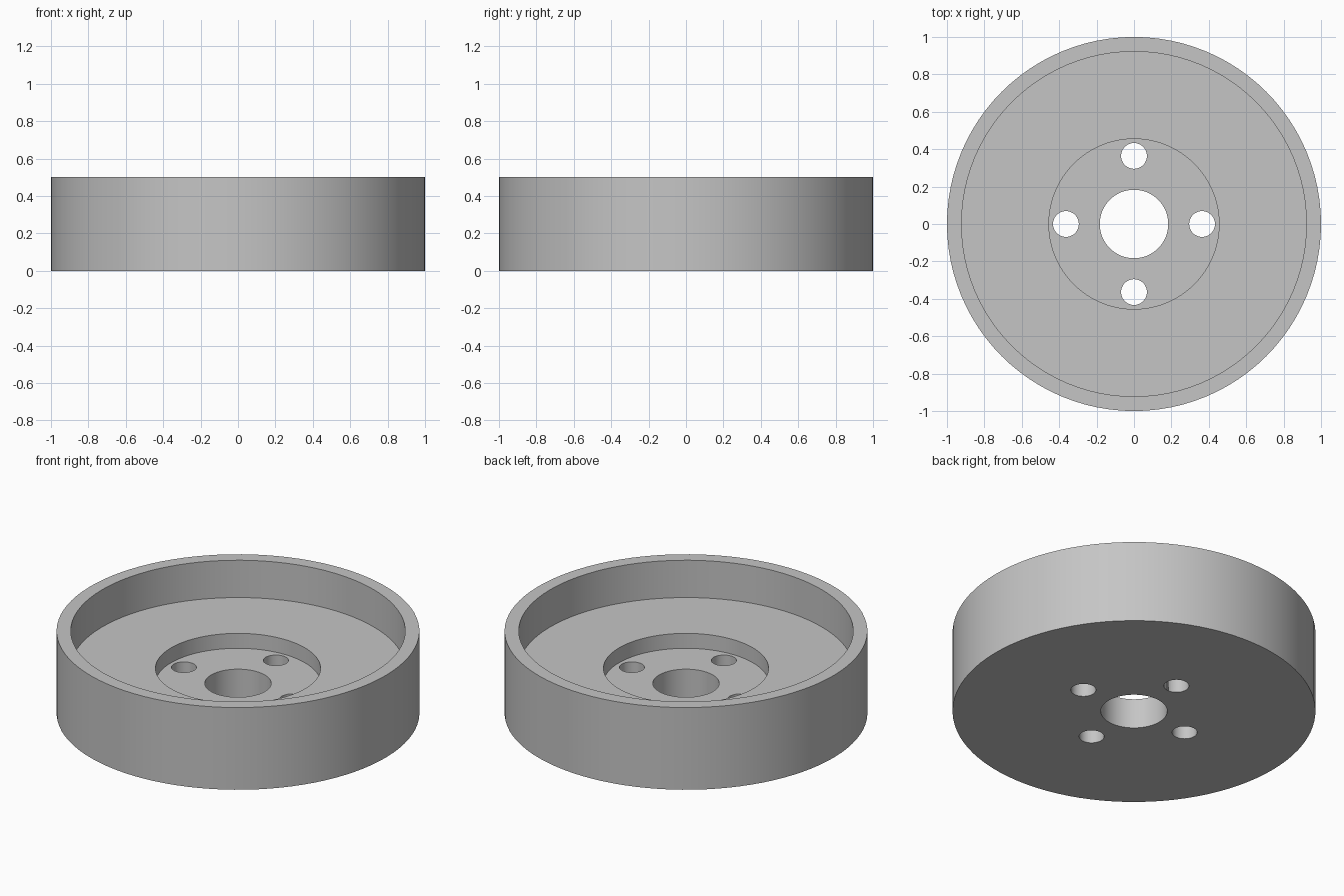
import bpy
import bmesh
import math

old = bpy.data.objects.get("Cube")
if old:
    bpy.data.objects.remove(old, do_unlink=True)

SEGMENTS = 96

grey = bpy.data.materials.new("light_grey_metal")
grey.use_nodes = True
colour = (0.56, 0.56, 0.56, 1)
grey.diffuse_color = colour
grey.node_tree.nodes["Principled BSDF"].inputs["Base Color"].default_value = colour


def activate(obj):
    bpy.ops.object.select_all(action="DESELECT")
    obj.select_set(True)
    bpy.context.view_layer.objects.active = obj


def lathe(name, profile):
    """Revolve a closed (radius, height) profile around z."""
    bm = bmesh.new()
    rings = []
    for r, z in profile:
        angles = [2 * math.pi * i / SEGMENTS for i in range(SEGMENTS)]
        rings.append([bm.verts.new((r * math.cos(a), r * math.sin(a), z)) for a in angles])
    for k, ring in enumerate(rings):
        above = rings[(k + 1) % len(rings)]
        for i in range(SEGMENTS):
            j = (i + 1) % SEGMENTS
            bm.faces.new((ring[i], ring[j], above[j], above[i]))
    bmesh.ops.recalc_face_normals(bm, faces=bm.faces)
    mesh = bpy.data.meshes.new(name)
    bm.to_mesh(mesh)
    bm.free()
    obj = bpy.data.objects.new(name, mesh)
    bpy.context.collection.objects.link(obj)
    return obj


# Cup-shaped wheel: bore, flat base, outer wall, rim, floor, hub recess
BORE, RECESS, INNER, OUTER = 0.183, 0.455, 0.922, 1.0
RECESS_Z, FLOOR_Z, TOP_Z = 0.182, 0.273, 0.5
wheel = lathe("cup_wheel", [
    (BORE, 0), (OUTER, 0), (OUTER, TOP_Z), (INNER, TOP_Z),
    (INNER, FLOOR_Z), (RECESS, FLOOR_Z), (RECESS, RECESS_Z), (BORE, RECESS_Z),
])
wheel.data.materials.append(grey)

# Four bolt holes through the hub
for k in range(4):
    a = k * math.pi / 2
    bpy.ops.mesh.primitive_cylinder_add(
        vertices=48, radius=0.069, depth=1,
        location=(0.364 * math.cos(a), 0.364 * math.sin(a), 0.1))
    cutter = bpy.context.object
    cutter.name = "bolt_hole_cutter"
    cutter.hide_render = True
    cutter.data.materials.append(grey)
    activate(wheel)
    cut = wheel.modifiers.new("bolt_hole", "BOOLEAN")
    cut.operation = "DIFFERENCE"
    cut.solver = "EXACT"
    cut.object = cutter
    bpy.ops.object.modifier_apply(modifier=cut.name)
    bpy.data.objects.remove(cutter, do_unlink=True)

# Smooth walls with crisp rims
activate(wheel)
bpy.ops.object.shade_smooth_by_angle(angle=math.radians(30))
